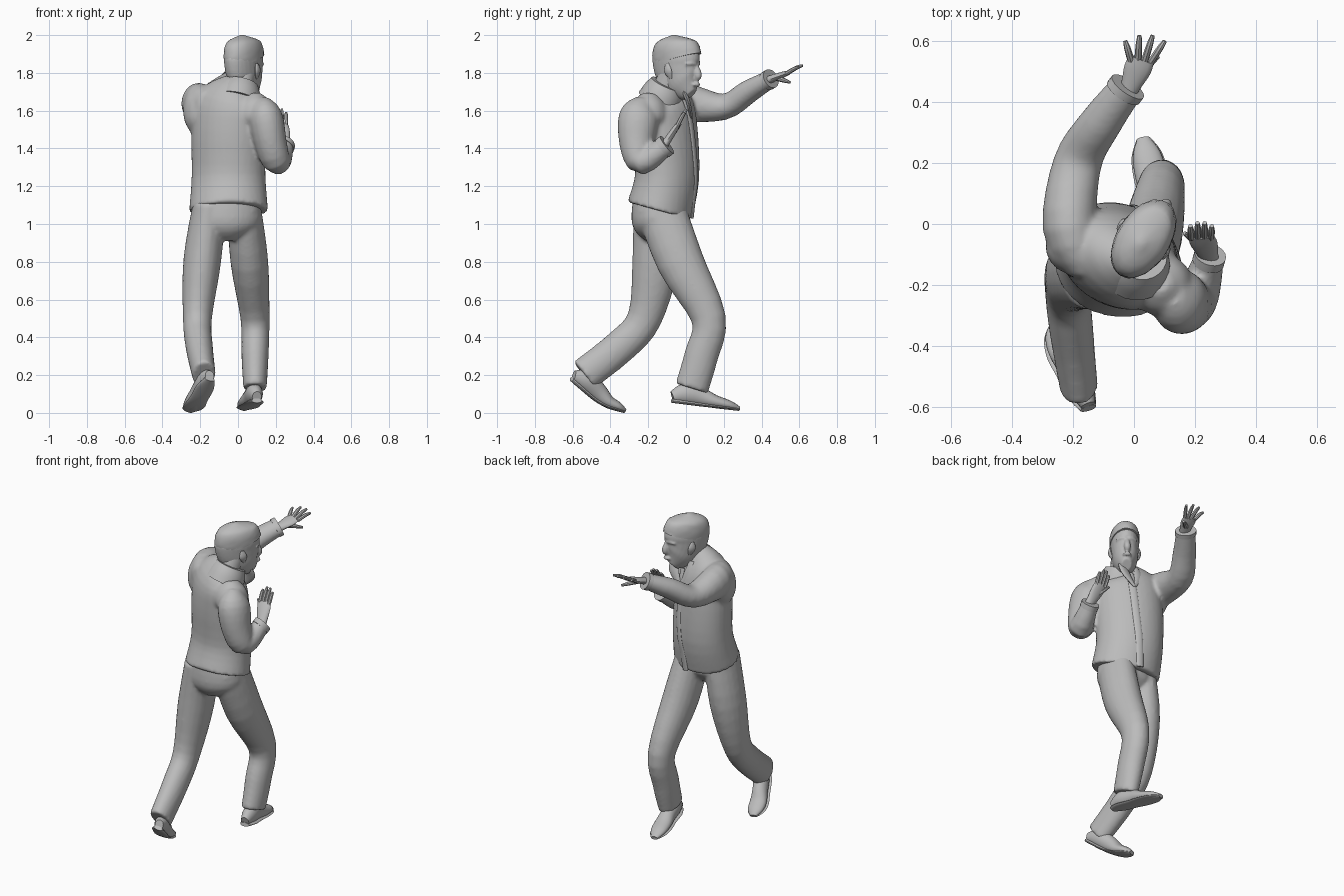
import bpy, bmesh, math, random
from mathutils import Vector, Matrix

random.seed(4)
if "Cube" in bpy.data.objects:
    bpy.data.objects.remove(bpy.data.objects["Cube"])

grey = bpy.data.materials.new("plain grey")
grey.use_nodes = True
grey.diffuse_color = (0.5, 0.5, 0.5, 1)
grey.node_tree.nodes["Principled BSDF"].inputs["Base Color"].default_value = grey.diffuse_color
across_body = Vector((1, 0, 0))


def sample(values, t):
    """Smooth curve through evenly spaced numbers or vectors, t from start to end."""
    span = len(values) - 1
    i = max(0, min(int(t * span), span - 1))
    f = t * span - i
    a, b, c, d = (values[max(0, min(span, i + k))] for k in (-1, 0, 1, 2))
    return b + ((c - a) * f + (2 * a - 5 * b + 4 * c - d) * f ** 2 + (3 * b - a - 3 * c + d) * f ** 3) * 0.5


def vectors(*points):
    return [Vector(p) for p in points]


def loft(name, path, widths, depths=None, twist=(0, 0), sides=20, place=Matrix(), rough=0):
    """Skin oval sections along a path; half widths and depths are profiles along it."""
    depths = depths or widths
    count = 4 * max(len(path) - 1, len(widths) - 1)
    centres = [sample(path, i / count) for i in range(count + 1)]
    bm = bmesh.new()
    rings = []
    for i, centre in enumerate(centres):
        t = i / count
        tangent = (centres[min(i + 1, count)] - centres[max(i - 1, 0)]).normalized()
        side = (across_body - tangent * tangent.x).normalized()
        side = Matrix.Rotation(math.radians(sample(twist, t)), 3, tangent) @ side
        side, deep = side * sample(widths, t), tangent.cross(side) * sample(depths, t)
        ring = []
        for k in range(sides):
            angle = math.tau * k / sides
            offset = side * math.cos(angle) + deep * math.sin(angle)
            ring.append(bm.verts.new(place @ (centre + offset * (1 + random.uniform(-rough, rough)))))
        rings.append(ring)
    for low, high in zip(rings, rings[1:]):
        for k in range(sides):
            n = (k + 1) % sides
            bm.faces.new((low[k], low[n], high[n], high[k]))
    bm.faces.new(rings[0][::-1])
    bm.faces.new(rings[-1])
    bmesh.ops.recalc_face_normals(bm, faces=bm.faces)
    mesh = bpy.data.meshes.new(name)
    bm.to_mesh(mesh)
    bm.free()
    mesh.materials.append(grey)
    part = bpy.data.objects.new(name, mesh)
    bpy.context.collection.objects.link(part)
    bpy.ops.object.select_all(action="DESELECT")
    part.select_set(True)
    bpy.context.view_layer.objects.active = part
    bpy.ops.object.shade_smooth_by_angle(angle=math.radians(40))
    return part


def fuse(name, parts, voxel):
    """Join overlapping parts into one garment or body with soft seams."""
    bpy.ops.object.select_all(action="DESELECT")
    for part in parts:
        part.select_set(True)
    bpy.context.view_layer.objects.active = parts[0]
    bpy.ops.object.join()
    parts[0].name = name
    remesh = parts[0].modifiers.new("blend", "REMESH")
    remesh.mode = "VOXEL"
    remesh.voxel_size = voxel
    remesh.use_smooth_shade = True
    soften = parts[0].modifiers.new("soften", "SMOOTH")
    soften.iterations = 5


# Jacket body, twisted towards the shoulders
jacket_path = vectors((-.05, -.14, 1.07), (-.05, -.1, 1.25), (-.05, -.11, 1.5), (-.04, -.12, 1.65), (0, -.12, 1.76))
jacket_depths = (.175, .165, .16, .135, .06)
jacket_twist = (-10, -25, -30, -30)
jacket = [loft("body", jacket_path, (.21, .2, .205, .19, .07), jacket_depths, jacket_twist, sides=32)]

# Front opening strip follows the front of the jacket
strip_path = []
for step in range(8):
    t = step / 9
    turn = math.radians(sample(jacket_twist, t))
    forward = Vector((-math.sin(turn), math.cos(turn), 0))
    strip_path.append(sample(jacket_path, t) + forward * sample(jacket_depths, t))
strip_path[0].z -= .04
loft("jacket_front_strip", strip_path, (.022, .022), (.007, .007), jacket_twist, sides=10)

# Collar, high at the nape, with two lapels
loft("collar", vectors((0, -.14, 1.65), (.02, -.1, 1.74)), (.12, .11, .09), twist=(0, 0), sides=24)
for side, x in (("left", -.03), ("right", .08)):
    loft(side + "_lapel", vectors((x, -.02, 1.72), (x, .01, 1.65), (.02, .03, 1.56)),
         (.02, .035, .008), (.012, .012, .008), sides=10)

# Trousers, fused from the seat and both legs
trousers = [loft("seat", vectors((-.06, -.15, 1.14), (-.06, -.15, 1), (-.06, -.14, .92)),
                 (.17, .18, .07), (.13, .135, .07), sides=28)]
legs = {
    "left": vectors((-.15, -.15, 1.1), (-.19, -.16, .8), (-.215, -.22, .5), (-.205, -.35, .35), (-.18, -.54, .2)),
    "right": vectors((.03, -.14, 1.1), (.06, -.03, .8), (.09, .12, .5), (.09, .08, .3), (.09, .03, .13)),
}
for side, joints in legs.items():
    trousers.append(loft(side, joints, (.09, .1, .077, .072, .062), (.13, .125, .092, .09, .09)))
fuse("trousers", trousers, .011)


def shoe(side, heel, ball, toe):
    """Upper and flat sole standing on the line from heel over the ball to the toe."""
    bend = vectors(heel, ball, toe)
    along = (bend[-1] - bend[0]).normalized()
    up = (across_body - along * along.x).normalized().cross(along)
    widths = (.025, .044, .045, .052, .046, .02)
    heights = (.03, .055, .05, .035, .025, .012)
    ground = [sample(bend, i / (len(heights) - 1)) for i in range(len(heights))]
    loft(side + "_shoe_upper", [p + up * h for p, h in zip(ground, heights)], widths, heights)
    loft(side + "_shoe_sole", [p + up * .01 for p in ground], [w * 1.1 for w in widths], (.012, .007))


shoe("left", (-.15, -.61, .17), (-.22, -.46, .045), (-.255, -.33, 0))
shoe("right", (.1, -.075, .055), (.065, .11, .03), (.03, .28, .01))


def arm(side, joints, widths, depths):
    """Sleeve for the jacket, ending in a slightly wider cuff."""
    cuff = [sample(joints, .94), joints[-1]]
    loft(side + "_cuff", cuff, [widths[-1] + .006] * 2, [depths[-1] + .006] * 2)
    jacket.append(loft(side, joints, widths, depths))


def hand(side, wrist, knuckles, reach, fan, thumb_tip):
    """Flat palm with four fanned fingers and a thumb."""
    wrist, knuckles, reach, thumb_tip = vectors(wrist, knuckles, reach, thumb_tip)
    loft(side + "_palm", [wrist, knuckles], (.028, .035, .045, .042), (.022, .02, .017, .012), sides=14)
    finger = (.012, .011, .007)
    for i, name in enumerate(("first", "second", "third", "fourth")):
        spread = (i - 1.5) / 1.5
        root = knuckles + across_body * spread * .032 - reach * .1
        tip = knuckles + across_body * spread * fan + reach * (1 - .25 * spread ** 2)
        loft(f"{side}_{name}_finger", [root, root.lerp(tip, .6) + Vector((0, 0, .005)), tip], finger, sides=8)
    loft(side + "_thumb", [wrist.lerp(knuckles, .4), thumb_tip], (.018, .013, .007), sides=8)


# Left arm reaches forward, right arm is bent with the hand raised
arm("left", vectors((-.15, -.12, 1.61), (-.21, -.01, 1.64), (-.185, .2, 1.62), (-.11, .33, 1.7), (-.02, .45, 1.77)),
    (.08, .09, .08, .07, .058), (.11, .108, .07, .062, .047))
hand("left", (-.02, .43, 1.76), (.025, .54, 1.8), (.015, .08, .04), .065, (.08, .55, 1.75))
arm("right", vectors((.12, -.22, 1.65), (.145, -.25, 1.57), (.175, -.26, 1.42), (.21, -.23, 1.33), (.25, -.1, 1.42)),
    (.045, .09, .085, .072, .047), (.05, .105, .092, .07, .052))
hand("right", (.25, -.12, 1.41), (.22, -.04, 1.53), (0, .045, .08), .035, (.165, -.03, 1.53))

# Shoulders round off the jacket before it is fused
jacket.append(loft("left", vectors((-.2, -.08, 1.48), (-.19, -.06, 1.73)), (.05, .09, .09, .04)))
jacket.append(loft("right", vectors((.1, -.21, 1.5), (.08, -.19, 1.69)), (.05, .1, .09, .04)))
fuse("jacket", jacket, .011)

# Neck and head, the head turned to the right
loft("neck", vectors((0, -.12, 1.68), (.03, -.07, 1.81)), (.07, .065))
turned = Matrix.Translation((.037, -.04, 0)) @ Matrix.Rotation(math.radians(-33), 4, "Z")
head_offsets = (.08, .035, .005, -.012, -.015, -.02, -.03)
head_path = [Vector((0, y, 1.685 + .05 * i)) for i, y in enumerate(head_offsets)]
skull = loft("skull", head_path, (.03, .066, .077, .082, .084, .07, .01), (.04, .1, .125, .135, .138, .11, .02),
             sides=28, place=turned)
nose = loft("nose", vectors((0, .108, 1.85), (0, .125, 1.79), (0, .112, 1.765)), (.01, .02, .014),
            sides=12, place=turned)
mouth = loft("mouth", vectors((-.025, .108, 1.738), (0, .122, 1.738), (.025, .108, 1.738)), (.006, .013, .006),
             sides=8, place=turned)
face = [skull, nose, mouth]
for s in (-1, 1):
    face.append(loft("brow", vectors((s * .01, .117, 1.845), (s * .035, .106, 1.85), (s * .06, .085, 1.845)),
                     (.008, .01, .006), sides=8, place=turned))
fuse("head", face, .006)
loft("hair", vectors((0, -.005, 1.87), (0, -.025, 1.95), (0, -.03, 2)), (.086, .086, .068, .01),
     (.142, .138, .1, .01), sides=36, place=turned, rough=.015)

# Ears
for side, s in (("left", -1), ("right", 1)):
    loft(side + "_ear", vectors((s * .074, 0, 1.77), (s * .087, -.01, 1.81), (s * .085, -.016, 1.85)),
         (.006, .01, .005), (.008, .024, .01), sides=12, place=turned)
